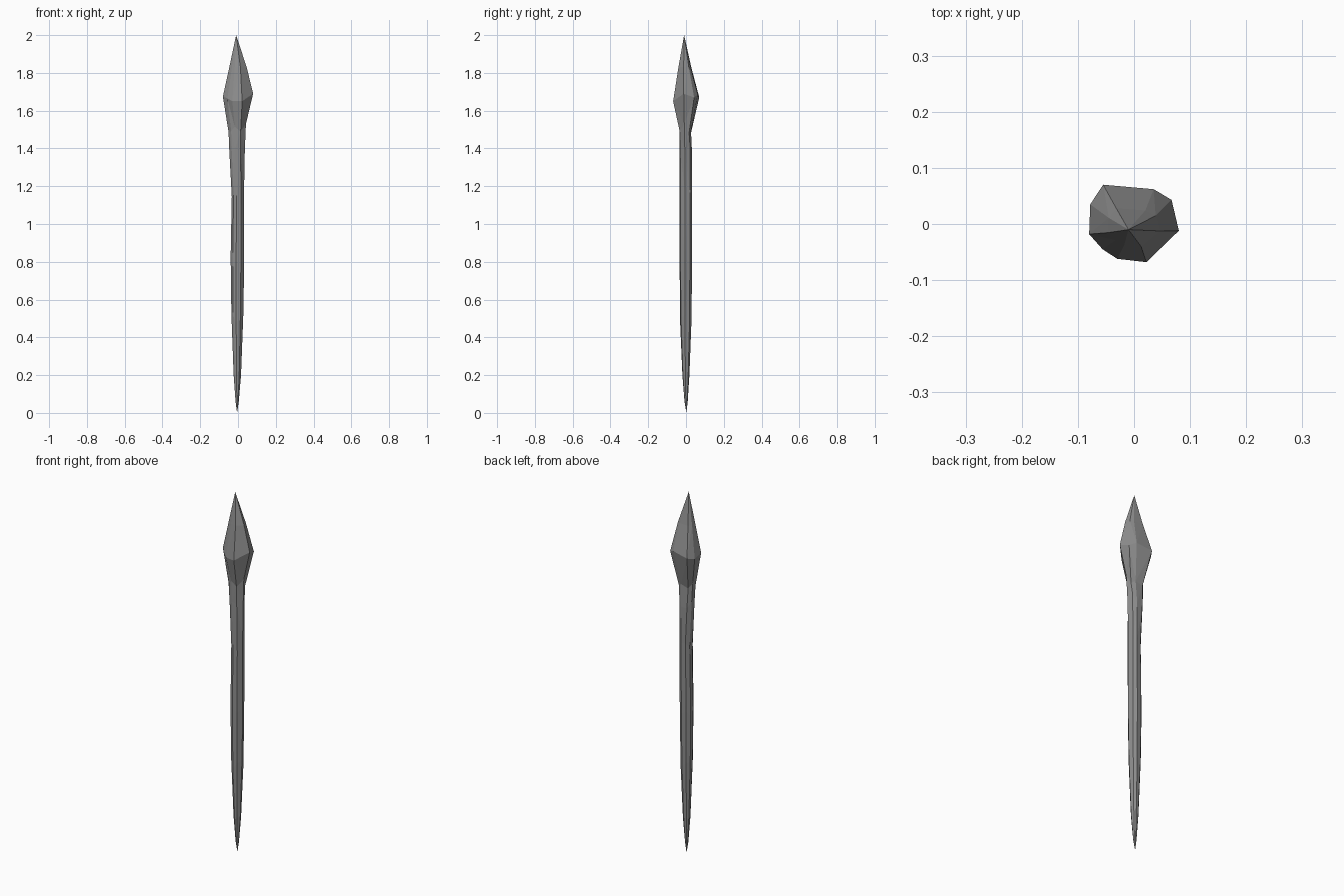
import bpy, bmesh, random

if "Cube" in bpy.data.objects:
    bpy.data.objects.remove(bpy.data.objects["Cube"])

random.seed(4)

# Outline of the chipped head seen from above, counter-clockwise
HEAD = [(0.08, -0.012), (0.067, 0.043), (0.035, 0.062), (-0.055, 0.07), (-0.078, 0.035),
        (-0.08, -0.018), (-0.056, -0.045), (-0.03, -0.062), (0.022, -0.068)]
# Rounder outline of the shaft
SHAFT = [(1, -0.15), (0.75, 0.65), (0.25, 1), (-0.5, 0.9), (-0.95, 0.4),
         (-1, -0.2), (-0.7, -0.75), (-0.2, -1), (0.5, -0.85)]
# Uneven height of the head's shoulder, corner by corner
SHOULDER = [0.02, 0.0, 0.015, 0.0, -0.01, 0.005, -0.005, -0.02, -0.02]

# Sections: z, x min, x max, y min, y max, share of head outline
RINGS = [
    (0.06, -0.013, 0.004, -0.008, 0.009, 0),
    (0.20, -0.023, 0.016, -0.019, 0.018, 0),
    (0.50, -0.035, 0.028, -0.031, 0.029, 0),
    (0.80, -0.039, 0.033, -0.034, 0.032, 0),
    (1.15, -0.033, 0.032, -0.034, 0.033, 0),
    (1.40, -0.046, 0.036, -0.035, 0.033, 0.2),
    (1.50, -0.050, 0.042, -0.036, 0.028, 0.5),
    (1.67, -0.080, 0.080, -0.070, 0.070, 1),
    (1.83, -0.046, 0.046, -0.041, 0.028, 1),
]


def section(bm, z, x0, x1, y0, y1, head):
    pts = []
    for (hx, hy), (sx, sy) in zip(HEAD, SHAFT):
        pts.append((head * hx / 0.08 + (1 - head) * sx,
                    head * hy / 0.07 + (1 - head) * sy))
    ring = []
    for i, (u, v) in enumerate(pts):
        dz = SHOULDER[i] if z == 1.67 else random.uniform(-0.03, 0.03) * (0.3 < z < 1.6)
        ring.append(bm.verts.new((x0 + (u + 1) / 2 * (x1 - x0),
                                  y0 + (v + 1) / 2 * (y1 - y0), z + dz)))
    return ring


# Stone spear: facetted loft running to a point at both ends
bm = bmesh.new()
rings = [section(bm, *r) for r in RINGS]
bottom = bm.verts.new((-0.005, 0.002, 0))
top = bm.verts.new((-0.01, -0.01, 2))
n = len(HEAD)
for i in range(n):
    j = (i + 1) % n
    bm.faces.new((bottom, rings[0][j], rings[0][i]))
    bm.faces.new((top, rings[-1][i], rings[-1][j]))
    for a, b in zip(rings, rings[1:]):
        bm.faces.new((a[i], a[j], b[j], b[i]))
bmesh.ops.triangulate(bm, faces=bm.faces[:])
bmesh.ops.recalc_face_normals(bm, faces=bm.faces[:])

mesh = bpy.data.meshes.new("stone_spear")
bm.to_mesh(mesh)
bm.free()
spear = bpy.data.objects.new("stone_spear", mesh)
bpy.context.collection.objects.link(spear)

# Dark stone colour
stone = bpy.data.materials.new("dark_stone")
stone.diffuse_color = (0.27, 0.27, 0.27, 1)
stone.use_nodes = True
stone.node_tree.nodes["Principled BSDF"].inputs["Base Color"].default_value = stone.diffuse_color
mesh.materials.append(stone)
